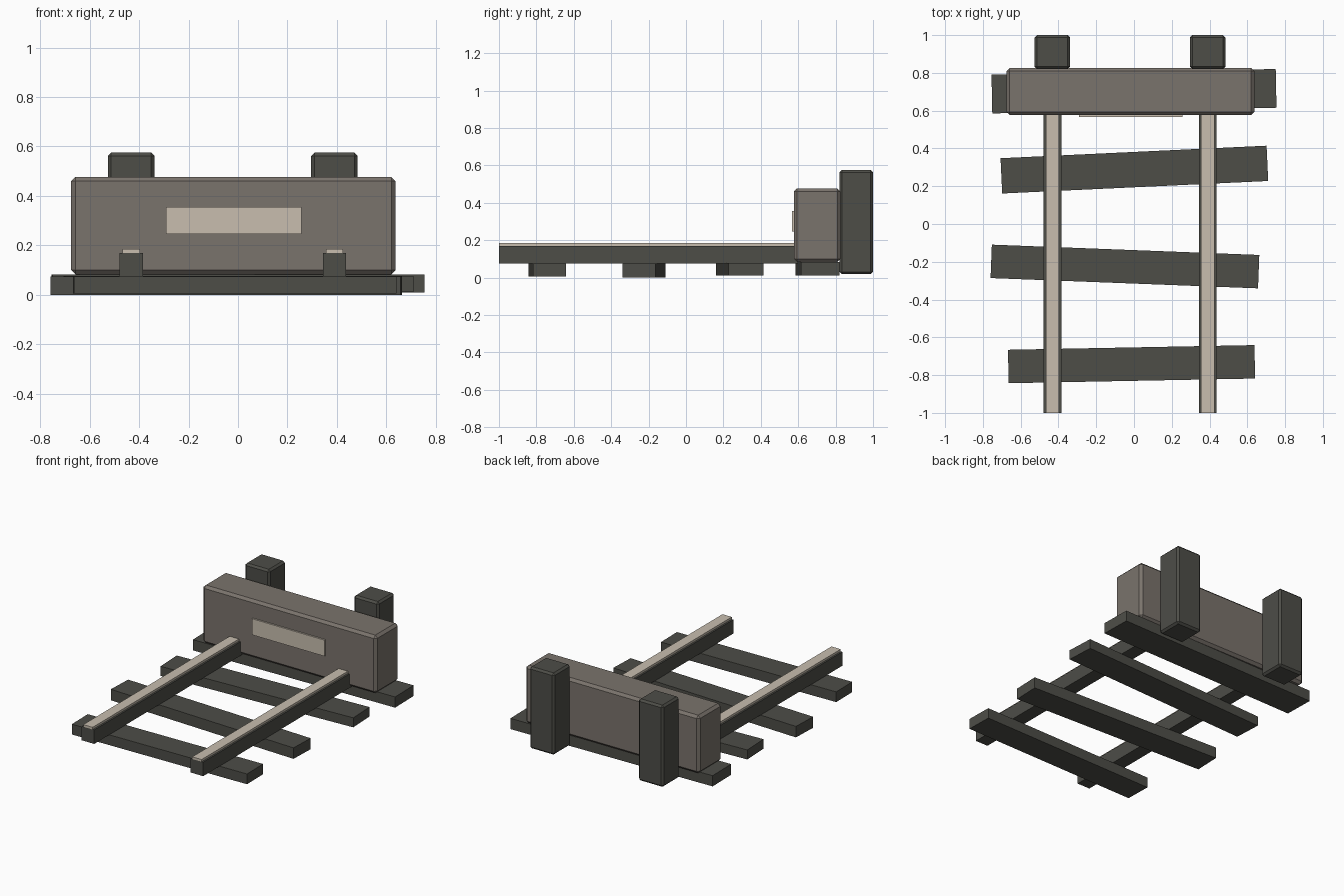
import bpy

cube = bpy.data.objects.get("Cube")
if cube:
    bpy.data.objects.remove(cube, do_unlink=True)


def make_material(name, rgb):
    mat = bpy.data.materials.new(name)
    mat.use_nodes = True
    mat.diffuse_color = (*rgb, 1)
    mat.node_tree.nodes["Principled BSDF"].inputs["Base Color"].default_value = (*rgb, 1)
    return mat


dark = make_material("dark weathered timber", (0.075, 0.075, 0.064))
stone = make_material("grey brown beam", (0.195, 0.172, 0.150))
cream = make_material("pale cream", (0.58, 0.515, 0.43))


def box(name, mat, x, y, z, bevel=0, turn=0):
    """Box from (min, max) spans, optionally chamfered and turned about z."""
    spans = (x, y, z)
    bpy.ops.mesh.primitive_cube_add(size=1, location=[(a + b) / 2 for a, b in spans])
    obj = bpy.context.object
    obj.name = name
    obj.scale = [b - a for a, b in spans]
    bpy.ops.object.transform_apply(location=False, rotation=False, scale=True)
    obj.rotation_euler.z = turn
    obj.data.materials.append(mat)
    if bevel:
        mod = obj.modifiers.new("chamfer", 'BEVEL')
        mod.width = bevel
        mod.segments = 1
    return obj


# Sleepers: centre x, centre y, length, width, bottom, top, turn
sleepers = [
    (-0.013, -0.742, 1.305, 0.177, 0.005, 0.075, 0.019),
    (-0.048, -0.225, 1.417, 0.177, 0.0, 0.075, -0.0385),
    (0.002, 0.288, 1.41, 0.187, 0.012, 0.077, 0.047),
    (0.0, 0.703, 1.505, 0.205, 0.01, 0.083, 0.02),
]
for i, (cx, cy, length, width, low, high, turn) in enumerate(sleepers, 1):
    box(f"sleeper_{i}", dark, (cx - length / 2, cx + length / 2),
        (cy - width / 2, cy + width / 2), (low, high), turn=turn)

# Rails with pale running strips, and the posts behind the beam
for side, rail_x, post_x in (("right", -0.432, -0.432), ("left", 0.39, 0.39)):
    box(f"rail_{side}", dark, (rail_x - 0.047, rail_x + 0.047), (-1, 0.6), (0.075, 0.17))
    box(f"rail_strip_{side}", cream, (rail_x - 0.035, rail_x + 0.035), (-1, 0.6), (0.17, 0.185))
    box(f"post_{side}", dark, (post_x - 0.094, post_x + 0.094), (0.82, 1), (0.018, 0.575), 0.013)

# Buffer beam and its front plate
box("buffer_beam", stone, (-0.675, 0.637), (0.577, 0.826), (0.083, 0.477), 0.017)
box("front_plate", cream, (-0.292, 0.256), (0.566, 0.5755), (0.246, 0.356))
box("plate_backing", cream, (-0.292, 0.256), (0.575, 0.583), (0.246, 0.356))
